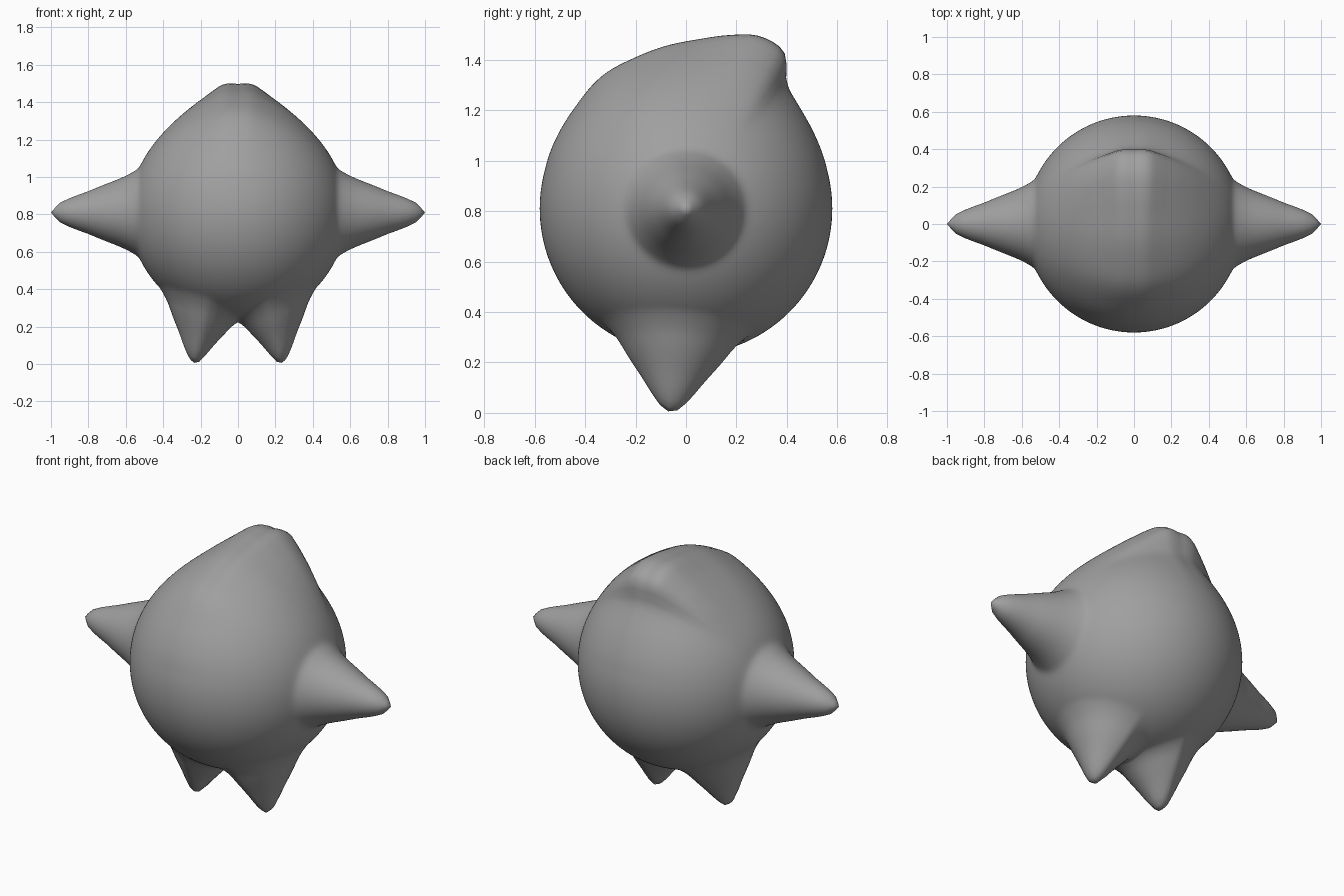
import bpy, bmesh, math
from mathutils import Vector, Matrix

if "Cube" in bpy.data.objects:
    bpy.data.objects.remove(bpy.data.objects["Cube"])

CENTRE = Vector((0, 0, 0.81))
RADIUS = 0.58

# Radius from the centre by angle in degrees
ARM = [(0, 1.0), (3.7, .942), (5, .9), (8.6, .797), (15.6, .665), (22.5, .592), (27, .58), (40, .58)]
LEG = [(0, .845), (2.5, .826), (5, .79), (10, .72), (16.5, .655), (23, .606), (31, .58), (45, .58)]
# Crest height along the middle, from the front (negative) to the back
CREST = [(-75, 0), (-49, .015), (-32, .044), (-19, .053), (-9, .068), (4, .094), (14.6, .133),
         (21.4, .161), (27, .167), (31.4, .158), (34, .133), (38, .068), (44, .035), (57, .012), (75, 0)]
# Crest falloff to the sides
CREST_WIDTH = [(0, .97), (4, 1.0), (7, .96), (11, .8), (17, .58), (28, .29), (41, .08), (55, 0), (90, 0)]


def curve(points, x):
    """Smooth interpolation through a list of points."""
    if x <= points[0][0]:
        return points[0][1]
    if x >= points[-1][0]:
        return points[-1][1]

    def slope(i):
        a, b = points[max(i - 1, 0)], points[min(i + 1, len(points) - 1)]
        return (b[1] - a[1]) / (b[0] - a[0])

    i = next(k for k in range(len(points) - 1) if x <= points[k + 1][0])
    (x0, y0), (x1, y1) = points[i], points[i + 1]
    h = x1 - x0
    t = (x - x0) / h
    return (y0 * (1 + 2 * t) * (1 - t) ** 2 + slope(i) * h * t * (1 - t) ** 2
            + y1 * t * t * (3 - 2 * t) + slope(i + 1) * h * t * t * (t - 1))


LEG_AXIS = Vector((0.23, -0.06, -0.81)).normalized()


def surface_radius(d):
    d = Vector((abs(d.x), d.y, d.z))
    # Arm
    r = max(RADIUS, curve(ARM, math.degrees(math.acos(min(1, d.x)))))
    # Leg, steeper on the inner side
    angle = math.degrees(d.angle(LEG_AXIS))
    off = d - LEG_AXIS
    inward = max(0, -off.x / off.length) if off.length > 1e-6 else 0
    r = max(r, curve(LEG, angle * (1 + 0.75 * inward)))
    # Crest
    along = math.degrees(math.atan2(d.y, d.z))
    across = math.degrees(math.asin(min(1, d.x)))
    return r + curve(CREST, along) * curve(CREST_WIDTH, across)


# Round body with poles at the arm tips, pulled out into arms, legs and crest
bm = bmesh.new()
bmesh.ops.create_uvsphere(bm, u_segments=144, v_segments=112, radius=1,
                          matrix=Matrix.Rotation(math.pi / 2, 4, 'Y'))
for v in bm.verts:
    d = v.co.normalized()
    v.co = CENTRE + d * surface_radius(d)
bm.normal_update()
mesh = bpy.data.meshes.new("body")
bm.to_mesh(mesh)
bm.free()
body = bpy.data.objects.new("body", mesh)
bpy.context.collection.objects.link(body)

grey = bpy.data.materials.new("grey")
grey.diffuse_color = (0.35, 0.35, 0.35, 1)
grey.use_nodes = True
grey.node_tree.nodes["Principled BSDF"].inputs["Base Color"].default_value = grey.diffuse_color
mesh.materials.append(grey)
for p in mesh.polygons:
    p.use_smooth = True
